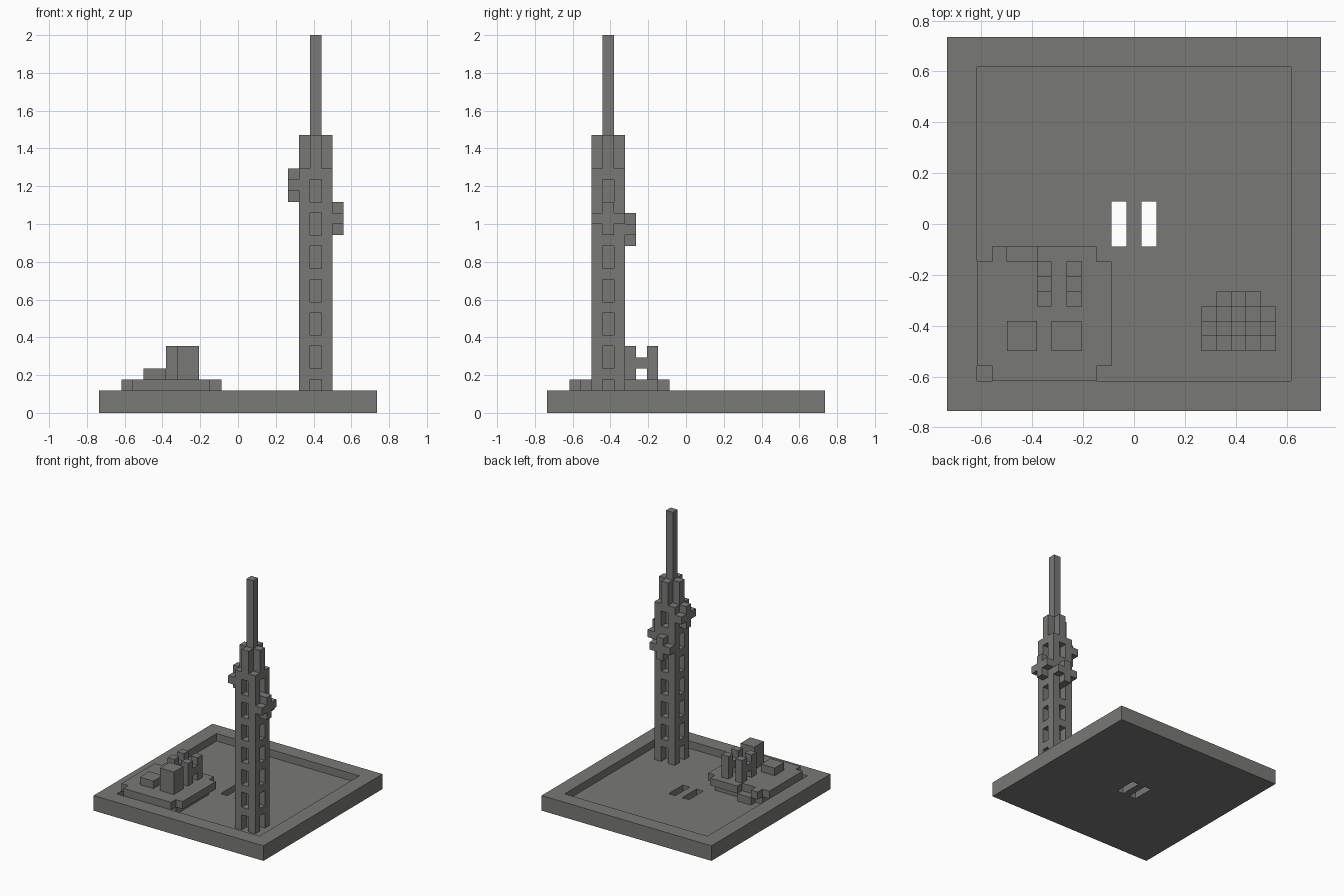
import bpy, bmesh
from math import radians
from mathutils import Vector

UNIT = 2 / 34          # edge of one building block
HALF = 12.5            # half the base width in blocks

if "Cube" in bpy.data.objects:
    bpy.data.objects.remove(bpy.data.objects["Cube"], do_unlink=True)

stone = bpy.data.materials.new("stone_grey")
stone.use_nodes = True
GREY = (0.19, 0.19, 0.185, 1)
stone.diffuse_color = GREY
stone.node_tree.nodes["Principled BSDF"].inputs["Base Color"].default_value = GREY


def block(x0, x1, y0, y1, z0, z1):
    """Set of block cells filling a cuboid."""
    return {(x, y, z) for x in range(x0, x1) for y in range(y0, y1) for z in range(z0, z1)}


def build(name, cells):
    """Skin a set of cells with one clean outer shell."""
    bm = bmesh.new()
    for cell in sorted(cells):
        for axis in range(3):
            for side in (0, 1):
                near = list(cell)
                near[axis] += 2 * side - 1
                if tuple(near) in cells:
                    continue
                u, v = (axis + 1) % 3, (axis + 2) % 3
                ring = [(0, 0), (1, 0), (1, 1), (0, 1)]
                verts = []
                for a, b in ring if side else ring[::-1]:
                    p = Vector(cell)
                    p[axis] += side
                    p[u] += a
                    p[v] += b
                    verts.append(bm.verts.new((p - Vector((HALF, HALF, 0))) * UNIT))
                bm.faces.new(verts)
    bmesh.ops.remove_doubles(bm, verts=bm.verts, dist=UNIT / 100)
    bmesh.ops.dissolve_limit(bm, angle_limit=radians(1), verts=bm.verts, edges=bm.edges)
    mesh = bpy.data.meshes.new(name)
    bm.to_mesh(mesh)
    bm.free()
    mesh.materials.append(stone)
    obj = bpy.data.objects.new(name, mesh)
    bpy.context.collection.objects.link(obj)


# Base tray with a sunken floor and two slots
tray = block(0, 25, 0, 25, 0, 2) - block(2, 23, 2, 23, 1, 2)
for x in (11, 13):
    tray -= block(x, x + 1, 11, 14, 0, 1)
build("base_tray", tray)

# Island plate with clipped corners and a low landing at the back
plate = block(2, 11, 2, 11, 2, 3) - block(4, 6, 10, 11, 2, 3)
for x in (2, 10):
    for y in (2, 10):
        plate -= block(x, x + 1, y, y + 1, 2, 3)
build("island", plate | block(3, 10, 3, 10, 1, 2) | block(4, 6, 10, 11, 1, 2))

# Buildings on the island
build("low_building", block(4, 6, 4, 6, 3, 4))
build("tall_building", block(7, 9, 4, 6, 3, 6))
for name, x in (("right_gate", 6), ("left_gate", 8)):
    build(name, block(x, x + 1, 7, 8, 3, 6) | block(x, x + 1, 9, 10, 3, 6)
          | block(x, x + 1, 8, 9, 4, 5))

# Tower: corner posts, core with spire, and lintels between the windows
tower = block(19, 20, 5, 6, 1, 34)
for x in (18, 20):
    for y in (4, 6):
        tower |= block(x, x + 1, y, y + 1, 1, 22)
for z0, z1 in [(z, z + 1) for z in range(3, 19, 3)] + [(21, 25)]:
    tower |= block(18, 21, 5, 6, z0, z1) | block(19, 20, 4, 7, z0, z1)
build("tower", tower)

# Cross-shaped ornaments on three sides of the tower
build("left_cross", block(21, 22, 5, 6, 16, 19) | block(21, 22, 4, 7, 17, 18))
build("right_cross", block(17, 18, 5, 6, 19, 22) | block(17, 18, 4, 7, 20, 21))
build("back_cross", block(19, 20, 7, 8, 15, 18) | block(18, 21, 7, 8, 16, 17))
